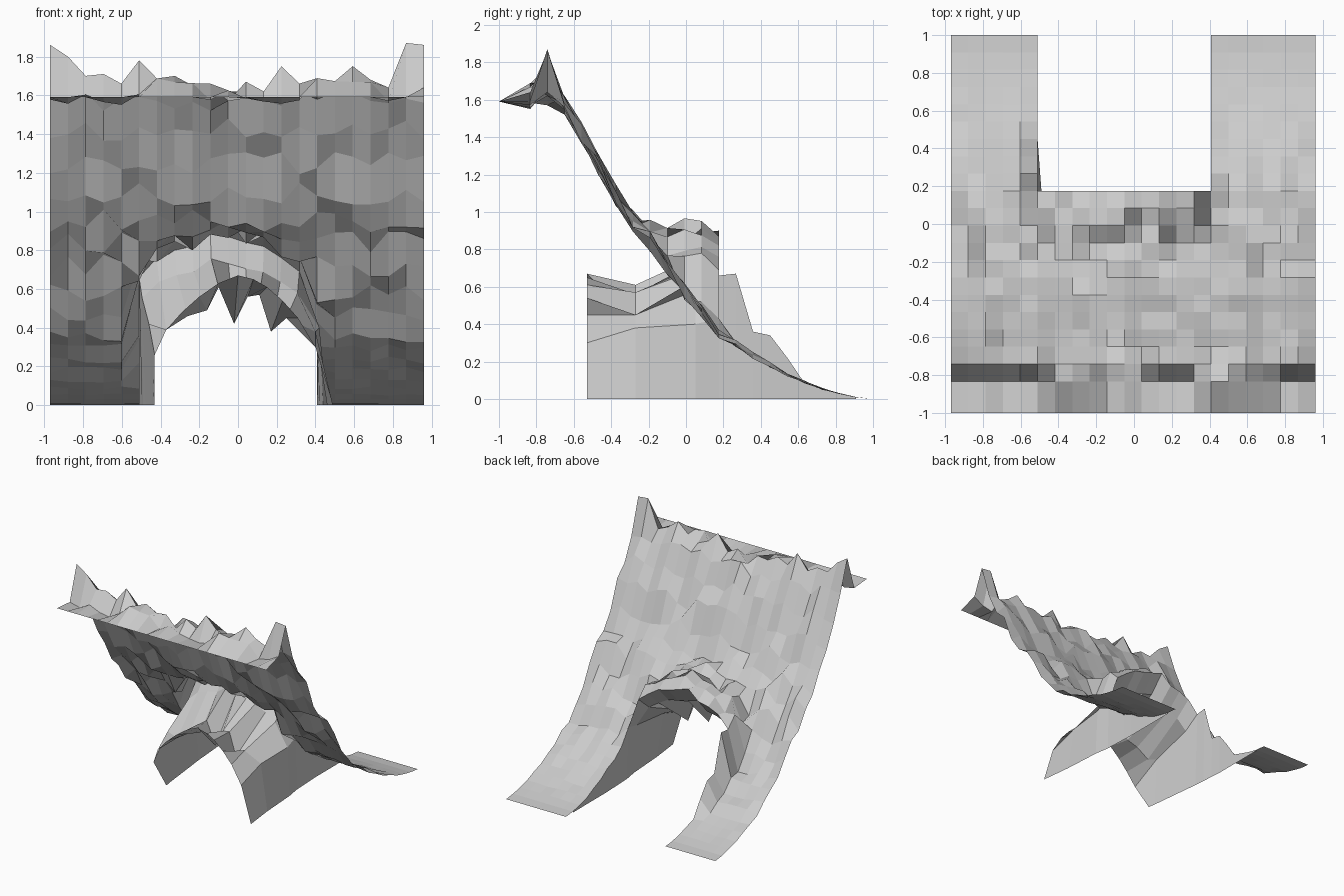
import bpy, random

if "Cube" in bpy.data.objects:
    bpy.data.objects.remove(bpy.data.objects["Cube"])
random.seed(4)

NX, NY = 22, 21
xs = [-0.97 + 0.0919 * i for i in range(NX)]
ys = [-1.0] + [-0.833 + 0.09165 * j for j in range(NY)]
L, R, LIP = 5, 15, 12          # cave mouth columns and the row it starts at

# average slope height per row, crest per column, arch height over the mouth
slope = [1.59, 1.62, 1.68, 1.57, 1.42, 1.25, 1.09, 0.95, 0.84, 0.72, 0.58,
         0.47, 0.36, 0.29, 0.23, 0.18, 0.13, 0.09, 0.055, 0.03, 0.01, 0.0]
crest = [1.86, 1.80, 1.70, 1.71, 1.66, 1.78, 1.66, 1.70, 1.65, 1.66, 1.57,
         1.67, 1.62, 1.75, 1.66, 1.62, 1.67, 1.75, 1.68, 1.64, 1.87, 1.86]
arch = [0.66, 0.76, 0.80, 0.82, 0.90, 0.87, 0.84, 0.82, 0.76, 0.69, 0.43]


def height(i, j):
    if j == 0:
        return slope[0]
    if j == 2:
        return crest[i]
    amp = 0.08 if j == 1 else min(0.06, slope[j] * 0.1)
    z = slope[j] + random.uniform(-1, 1) * amp
    if L <= i <= R and 8 <= j <= LIP:
        a = arch[i - L]
        z = a if j == LIP else max(z, a + random.uniform(-0.02, 0.1))
    if i == L and j > LIP:     # ragged left shoulder of the mouth
        z = {13: 0.67, 14: 0.36, 15: 0.34, 16: 0.22}.get(j, z)
    return max(z, 0.0)


def make(name, verts, faces):
    me = bpy.data.meshes.new(name)
    me.from_pydata(verts, [], faces)
    ob = bpy.data.objects.new(name, me)
    bpy.context.collection.objects.link(ob)
    return ob


def strip(rows):
    n = len(rows[0])
    verts = [p for r in rows for p in r]
    faces = [(a * n + b, a * n + b + 1, (a + 1) * n + b + 1, (a + 1) * n + b)
             for a in range(len(rows) - 1) for b in range(n - 1)]
    return verts, faces


# rocky slope with the cave mouth left open
rows = [[(xs[i], ys[j], height(i, j)) for i in range(NX)] for j in range(NY + 1)]
verts, faces = strip(rows)
faces = [f for f in faces if not (f[0] // NX >= LIP and L <= f[0] % NX < R)]
make("cliff_slope", verts, faces)

# cave roof and inner walls: mouth, drop behind the lip, hanging rocks, far end
mouth = [(-0.49, ys[LIP], 0)] + rows[LIP][L:R + 1] + [(0.42, ys[LIP], 0)]
inner = [(x * 0.97, 0.05, z * 0.84) for x, y, z in mouth]
inner[-1] = (0.44, 0.05, 0)
inner[-2] = (0.42, 0.05, 0.40)
hang = [(x, -0.27, z) for x, z in (
    (-0.44, 0), (-0.46, 0.42), (-0.37, 0.39), (-0.26, 0.46), (-0.16, 0.49),
    (-0.10, 0.61), (-0.02, 0.42), (0.05, 0.56), (0.11, 0.57), (0.17, 0.38),
    (0.25, 0.45), (0.40, 0.38), (0.46, 0))]
end = [(-0.43, -0.33, 0), (-0.43, -0.50, 0.26)] + [(x, -0.53, z) for x, z in (
    (-0.37, 0.39), (-0.29, 0.48), (-0.20, 0.56), (-0.10, 0.63), (0, 0.67),
    (0.08, 0.65), (0.15, 0.61), (0.23, 0.54), (0.31, 0.45), (0.40, 0.30),
    (0.49, 0))]
make("cave_tunnel", *strip([mouth, inner, hang, end]))

# upright banks on both sides of the approach
for name, col, fx in (("left_bank", L, -0.49), ("right_bank", R, 0.42)):
    top = [rows[j][col] for j in range(LIP, NY + 1)]
    foot = []
    for k, p in enumerate(top):
        t = min(1, k / 3)
        foot.append((fx + (xs[col] - fx) * t, p[1], 0))
    make(name, *strip([top[:-1], foot[:-1]]))
